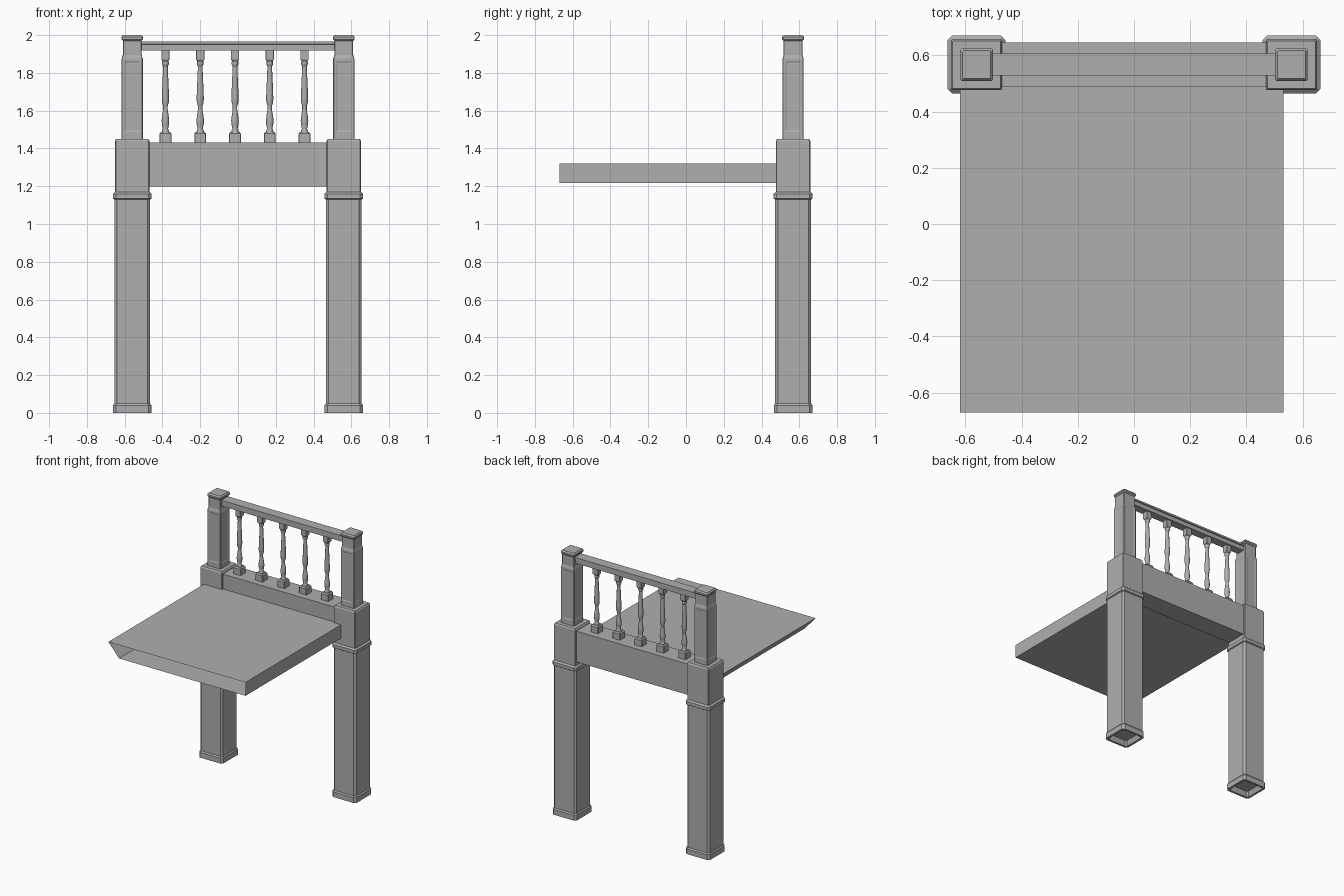
import bpy, bmesh, math

if "Cube" in bpy.data.objects:
    bpy.data.objects.remove(bpy.data.objects["Cube"])

YC = 0.567  # depth centre of posts and railing

# Dark grey paint shared by all parts
paint = bpy.data.materials.new("grey_paint")
paint.diffuse_color = (.43, .43, .43, 1)
paint.use_nodes = True
paint.node_tree.nodes["Principled BSDF"].inputs["Base Color"].default_value = paint.diffuse_color


def finish(bm, name, loc=(0, 0, 0), smooth=False):
    bmesh.ops.recalc_face_normals(bm, faces=bm.faces)
    me = bpy.data.meshes.new(name)
    bm.to_mesh(me)
    bm.free()
    me.materials.append(paint)
    ob = bpy.data.objects.new(name, me)
    ob.location = loc
    bpy.context.collection.objects.link(ob)
    if smooth:
        bpy.context.view_layer.objects.active = ob
        ob.select_set(True)
        bpy.ops.object.shade_smooth_by_angle(angle=math.radians(32))
        ob.select_set(False)
    return ob


def square_ring(h, c):
    """Square outline of half width h with corners chamfered by c."""
    k = h - c
    return [(h, -k), (h, k), (k, h), (-k, h), (-h, k), (-h, -k), (-k, -h), (k, -h)]


def round_ring(r, n=12):
    return [(r * math.cos(2 * math.pi * i / n), r * math.sin(2 * math.pi * i / n)) for i in range(n)]


def loft(bm, rings, cap_bottom=False, cap_top=True):
    """Bridge a stack of (outline, z) rings; returns the side faces per level."""
    rows = [[bm.verts.new((x, y, z)) for x, y in pts] for pts, z in rings]
    levels = []
    for a, b in zip(rows, rows[1:]):
        n = len(a)
        levels.append([bm.faces.new((a[i], a[(i + 1) % n], b[(i + 1) % n], b[i])) for i in range(n)])
    if cap_bottom:
        bm.faces.new(rows[0][::-1])
    if cap_top:
        bm.faces.new(rows[-1])
    return levels


def prism(name, section, a, b, axis, caps=True):
    """Extrude a closed section along x or y, from a to b."""
    bm = bmesh.new()
    ends = [[bm.verts.new((t, u, z) if axis == "x" else (u, t, z)) for u, z in section] for t in (a, b)]
    n = len(section)
    for i in range(n):
        j = (i + 1) % n
        bm.faces.new((ends[0][i], ends[0][j], ends[1][j], ends[1][i]))
    if caps:
        for e in ends:
            bm.faces.new(e)
    return finish(bm, name)


# Posts: recessed foot, shaft, collar, block, panelled upper shaft and cap
post = [(.07, .01, .035), (.086, .012, 0), (.102, .016, 0), (.102, .016, .04), (.095, .014, .05),
        (.095, .014, 1.13), (.103, .016, 1.135), (.103, .016, 1.16), (.091, .004, 1.17),
        (.091, .004, 1.44), (.085, .004, 1.45), (.056, .003, 1.45), (.056, .003, 1.475),
        (.056, .003, 1.875), (.05, .003, 1.895), (.05, .003, 1.97), (.058, .005, 1.978),
        (.058, .005, 1.99), (.05, .004, 2.0)]
for side, label in ((-1, "left"), (1, "right")):
    bm = bmesh.new()
    levels = loft(bm, [(square_ring(h, c), z) for h, c, z in post], cap_bottom=True)
    panels = levels[12][0::2]
    bmesh.ops.recalc_face_normals(bm, faces=bm.faces)
    bmesh.ops.inset_individual(bm, faces=panels, thickness=.018)
    bmesh.ops.inset_individual(bm, faces=panels, thickness=.01, depth=-.003)
    finish(bm, label + "_post", (side * .56, YC, 0))

# Beam and handrail between the posts
prism("beam", [(.488, 1.198), (.646, 1.198), (.646, 1.432), (.488, 1.432)], -.48, .48, "x")
prism("handrail", [(.536, 1.918), (.599, 1.918), (.599, 1.95), (.606, 1.953),
                   (.606, 1.966), (.529, 1.966), (.529, 1.953), (.536, 1.95)], -.515, .515, "x")

# Turned balusters with square blocks at both ends
turned = [(.022, 1.48), (.017, 1.497), (.014, 1.505), (.019, 1.53), (.02, 1.55), (.016, 1.58),
          (.012, 1.605), (.012, 1.625), (.018, 1.645), (.019, 1.662), (.018, 1.70),
          (.012, 1.835), (.018, 1.845), (.018, 1.855), (.014, 1.872)]
for i in range(5):
    bm = bmesh.new()
    loft(bm, [(square_ring(h, .003), z) for h, z in ((.031, 1.43), (.031, 1.478), (.024, 1.488))], True)
    loft(bm, [(round_ring(r), z) for r, z in turned])
    loft(bm, [(square_ring(h, .002), z) for h, z in ((.014, 1.86), (.022, 1.872), (.022, 1.921))], True)
    finish(bm, "baluster_%d" % (i + 1), (-.384 + .184 * i, YC, 0), smooth=True)

# Deck: hollow slab with a slanted left side, open at front and back
prism("deck", [(-.62, 1.319), (.532, 1.319), (.532, 1.217), (-.53, 1.217)], -.67, .49, "y", caps=False)
